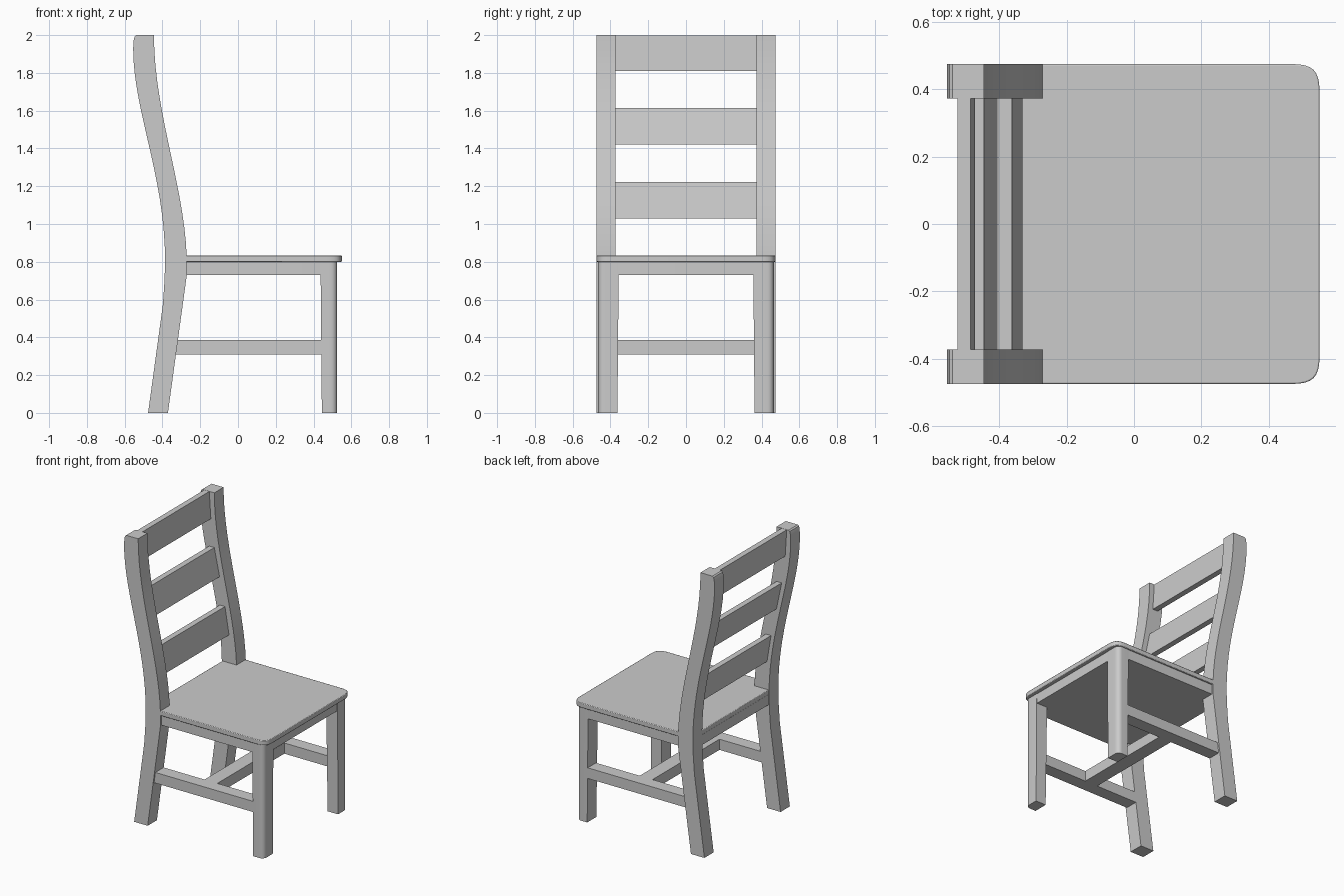
import bpy, bmesh
from mathutils import Vector
from mathutils.geometry import interpolate_bezier

if "Cube" in bpy.data.objects:
    bpy.data.objects.remove(bpy.data.objects["Cube"])


def bezier(pts, n):
    return [(v.x, v.y) for v in interpolate_bezier(*[Vector((a, b, 0)) for a, b in pts], n)]


def prism(name, profile, axis, lo, hi, bevel=0.0):
    """Extrude a 2D profile: axis 'z' takes (x, y) points, axis 'y' takes (x, z)."""
    bm = bmesh.new()
    to3d = (lambda p, h: (p[0], p[1], h)) if axis == 'z' else (lambda p, h: (p[0], h, p[1]))
    a = [bm.verts.new(to3d(p, lo)) for p in profile]
    b = [bm.verts.new(to3d(p, hi)) for p in profile]
    n = len(a)
    bm.faces.new(a)
    bm.faces.new(b[::-1])
    for i in range(n):
        bm.faces.new((a[i], b[i], b[(i + 1) % n], a[(i + 1) % n]))
    bmesh.ops.recalc_face_normals(bm, faces=bm.faces)
    mesh = bpy.data.meshes.new(name)
    bm.to_mesh(mesh)
    bm.free()
    ob = bpy.data.objects.new(name, mesh)
    bpy.context.collection.objects.link(ob)
    if bevel:
        m = ob.modifiers.new("edge", 'BEVEL')
        m.width, m.segments, m.limit_method = bevel, 2, 'ANGLE'
    bpy.ops.object.select_all(action='DESELECT')
    ob.select_set(True)
    bpy.context.view_layer.objects.active = ob
    bpy.ops.object.shade_smooth_by_angle()
    return ob


def corner(x, y, r, s, k=0.6):
    """Rounded outer front corner, running from the side to the front."""
    return bezier([(x - r, s * y), (x - r + r * k, s * y),
                   (x, s * (y - r + r * k)), (x, s * (y - r))], 9)


def slab(x0, x1, y, r, k=0.6):
    return [(x0, -y)] + corner(x1, y, r, -1, k) + corner(x1, y, r, 1, k)[::-1] + [(x0, y)]


def box(name, x0, x1, y0, y1, z0, z1):
    return prism(name, [(x0, y0), (x1, y0), (x1, y1), (x0, y1)], 'z', z0, z1)


# Seat board and the solid frame below it
prism("seat", slab(-0.383, 0.55, 0.474, 0.08, 0.75), 'z', 0.80, 0.834, 0.004)
prism("seat_frame", slab(-0.383, 0.523, 0.463, 0.035), 'z', 0.73, 0.802)

# Side outline of the curved back post
front_edge = bezier([(-0.272, 0.835), (-0.285, 1.2), (-0.445, 1.6), (-0.445, 2.0)], 16)
back_edge = bezier([(-0.386, 0.80), (-0.385, 1.25), (-0.555, 1.6), (-0.555, 1.93)], 16)
post = ([(-0.476, 0), (-0.371, 0), (-0.271, 0.73)] + front_edge
        + [(-0.538, 2.0), (-0.547, 1.993), (-0.552, 1.975)] + back_edge[::-1]
        + [(-0.389, 0.70), (-0.398, 0.57)])

for s, side in ((-1, "left"), (1, "right")):
    prism("back_post_" + side, post, 'y', s * 0.372, s * 0.475)

    # Front leg with rounded outer corner, slightly tapered inside
    leg = prism("front_leg_" + side, [(0.437, s * 0.356), (0.437, s * 0.465)]
                + corner(0.525, 0.465, 0.035, s) + [(0.525, s * 0.356)], 'z', 0, 0.80)
    for v in leg.data.vertices:
        if v.co.z < 0.01:
            if v.co.x < 0.44:
                v.co.x += 0.007
            if abs(v.co.y) < 0.36:
                v.co.y += s * 0.007

    # Side stretcher, ends following the post slope
    prism("side_stretcher_" + side, [(-0.36, 0.31), (0.46, 0.31), (0.46, 0.385), (-0.35, 0.385)],
          'y', s * 0.372, s * 0.464)

# Cross stretcher joining the side stretchers
box("cross_stretcher", 0.0, 0.10, -0.38, 0.38, 0.31, 0.385)

# Back slats: bottom z, top z, front x at bottom and top
for i, (z0, z1, x0, x1) in enumerate(((1.03, 1.222, -0.33, -0.362),
                                      (1.42, 1.615, -0.404, -0.445),
                                      (1.81, 1.999, -0.472, -0.484))):
    prism("back_slat_%d" % (i + 1), [(x0 - 0.04, z0), (x0, z0), (x1, z1), (x1 - 0.04, z1)],
          'y', -0.38, 0.38)
